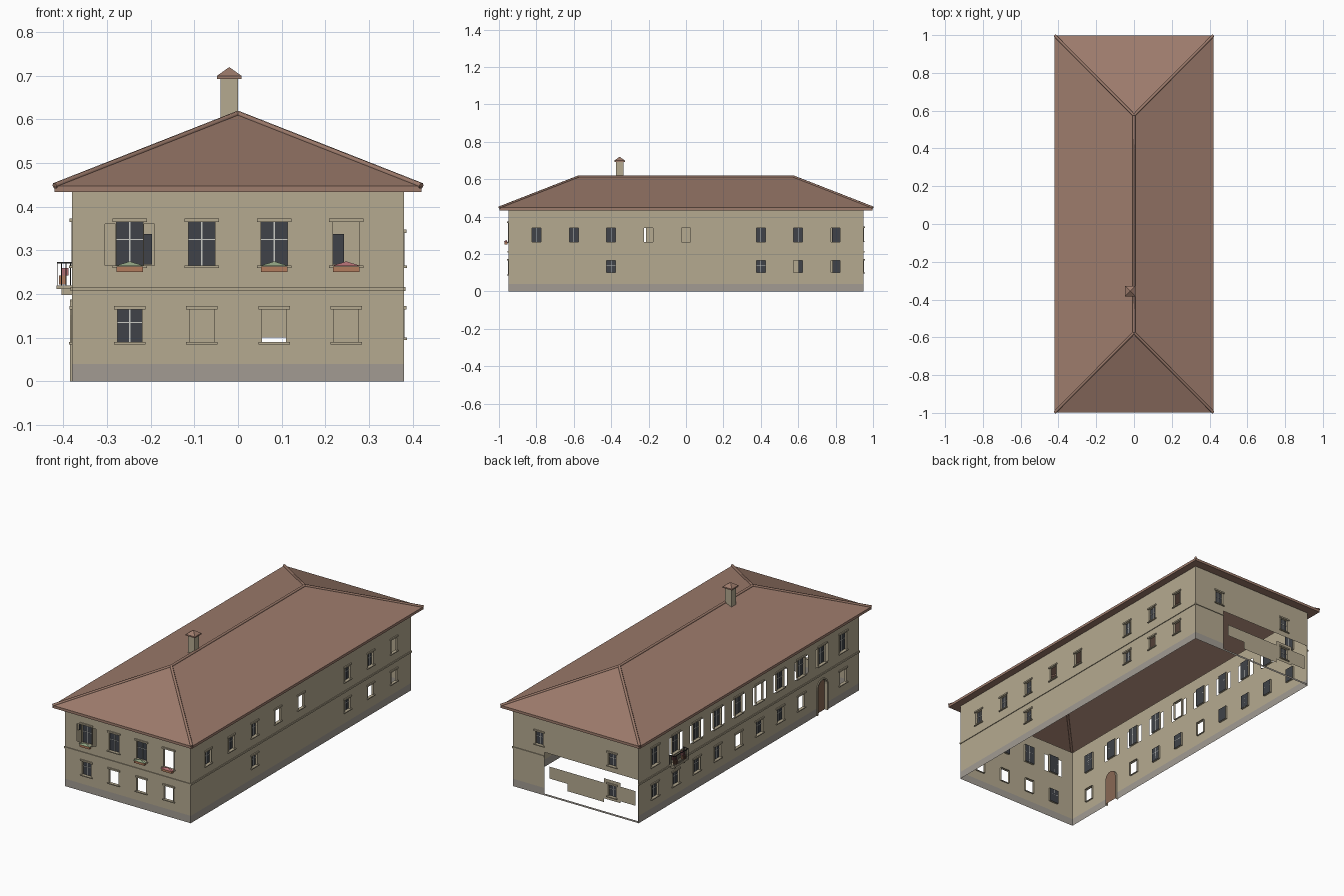
import bpy, bmesh, math

if "Cube" in bpy.data.objects:
    bpy.data.objects.remove(bpy.data.objects["Cube"])

COL = {'plaster': (.46, .40, .28), 'plinth': (.36, .33, .29), 'tile': (.34, .20, .15),
       'glass': (.05, .055, .065), 'frame': (.6, .6, .56), 'wood': (.25, .14, .09),
       'terracotta': (.45, .20, .11), 'leaf': (.28, .36, .22), 'flower': (.45, .16, .17),
       'iron': (.03, .03, .03)}
MATS = {}
for k, c in COL.items():
    MATS[k] = bpy.data.materials.new(k)
    MATS[k].diffuse_color = (*c, 1)

PARTS = {}
W, L, H = 0.38, 0.95, 0.437


def part(name, col):
    if name not in PARTS:
        PARTS[name] = (bmesh.new(), col)
    return PARTS[name][0]


def face(bm, pts):
    return bm.faces.new([bm.verts.new(p) for p in pts])


# side -> (u, z, outward offset) to world
SIDE = {'front': lambda u, z, d: (u, -L - d, z), 'back': lambda u, z, d: (u, L + d, z),
        'right': lambda u, z, d: (W + d, u, z), 'left': lambda u, z, d: (-W - d, u, z)}


def quad(name, col, s, u0, u1, z0, z1, d=0.0):
    c = [(u0, z0), (u1, z0), (u1, z1), (u0, z1)]
    if s in ('back', 'left'):
        c.reverse()
    face(part(name, col), [SIDE[s](u, z, d) for u, z in c])


def box(name, col, s, u0, u1, z0, z1, d0, d1):
    bm = part(name, col)
    v = [bm.verts.new(SIDE[s](u, z, d)) for u in (u0, u1) for z in (z0, z1) for d in (d0, d1)]
    fs = [bm.faces.new([v[i] for i in f]) for f in
          ((0, 1, 3, 2), (4, 6, 7, 5), (0, 4, 5, 1), (2, 3, 7, 6), (0, 2, 6, 4), (1, 5, 7, 3))]
    bmesh.ops.recalc_face_normals(bm, faces=fs)


# flat wall sheet made of grid cells, leaving out openings
def wall(s, half, holes, keep=()):
    us = sorted({-half, half} | {round(h[i], 4) for h in [*holes, *keep] for i in (0, 1)})
    zs = sorted({0, .04, H} | {round(h[i], 4) for h in [*holes, *keep] for i in (2, 3)})
    inside = lambda u, z, r: r[0] < u < r[1] and r[2] < z < r[3]
    for u0, u1 in zip(us, us[1:]):
        for z0, z1 in zip(zs, zs[1:]):
            u, z = (u0 + u1) / 2, (z0 + z1) / 2
            ruin = keep and inside(u, z, holes[0]) and not any(inside(u, z, k) for k in keep)
            if ruin or any(inside(u, z, h) for h in holes[1 if keep else 0:]):
                continue
            low = z < .04
            quad('wall_plinth' if low else 'walls', 'plinth' if low else 'plaster', s, u0, u1, z0, z1)


# window opening with reveal, trim and optional glazing; returns its hole
def window(s, u, z0, z1, w, glazed=True):
    a, b, D = u - w / 2, u + w / 2, -.01
    P, bm = SIDE[s], part('window_reveals', 'plaster')
    ring = [(a, z0), (b, z0), (b, z1), (a, z1)]
    for p, q in zip(ring, ring[1:] + ring[:1]):
        face(bm, [P(*p, 0), P(*q, 0), P(*q, D), P(*p, D)])
    box('window_lintels', 'plaster', s, a - .009, b + .009, z1, z1 + .008, 0, .006)
    box('window_sills', 'plaster', s, a - .009, b + .009, z0 - .005, z0, 0, .007)
    for e in (a - .003, b):
        box('window_surrounds', 'plaster', s, e, e + .003, z0, z1, 0, .002)
    if glazed:
        quad('window_glass', 'glass', s, a, b, z0, z1, D)
        box('window_bars', 'frame', s, u - .0012, u + .0012, z0, z1, D, D + .002)
        zm = z0 + (z1 - z0) * .6
        box('window_bars', 'frame', s, a, b, zm - .001, zm + .001, D, D + .002)
    return (a, b, z0, z1)


def shutter_openings(u):
    return [(u - .057, u - .03, .265, .36), (u + .03, u + .057, .265, .36)]


def flower_box(s, u, col):
    box('flower_boxes', 'terracotta', s, u - .03, u + .03, .25, .263, .004, .02)
    bm = part('flowers_' + col, col)
    rim = [SIDE[s](u + a, .264, d) for a, d in ((-.034, .002), (.034, .002), (.034, .024), (-.034, .024))]
    for p, q in zip(rim, rim[1:] + rim[:1]):
        face(bm, [p, q, SIDE[s](u, .275, .012)])


# front wall
holes = []
for i, u in enumerate((-.248, -.083, .083, .248)):
    holes.append(window('front', u, .265, .365, .06, i != 3))
    holes.append(window('front', u, .09, .165, .055, i == 0))
holes += shutter_openings(-.248)
wall('front', W, holes)
for u, c in ((-.248, 'leaf'), (.083, 'leaf'), (.248, 'flower')):
    flower_box('front', u, c)

# right wall
holes = [window('right', y, .265, .34, .048, y not in (-.2, 0, .8))
         for y in (-.8, -.6, -.4, -.2, 0, .4, .6, .8)]
holes += [window('right', y, .10, .165, .048, y < .5) for y in (-.4, .4, .6, .8)]
wall('right', L, holes)

# left wall with arched door
holes, DY, R = [], -.63, .04
for k in range(10):
    y = -.81 + .18 * k
    holes.append(window('left', y, .265, .365, .06, k != 4))
    if 0 < k < 9:
        holes += shutter_openings(y)
    if k != 1:
        holes.append(window('left', y, .09, .165, .055, k not in (0, 2, 5)))
holes.append((DY - R, DY + R, 0, .18))
wall('left', L, holes)
arch = [(DY + R * math.cos(t), .14 + R * math.sin(t)) for t in [math.pi * i / 12 for i in range(13)]]
P = SIDE['left']
outline = [(DY + R, 0)] + arch + [(DY - R, 0)]
face(part('door', 'wood'), [P(*p, -.012) for p in outline])
for p, q in zip(arch, arch[1:]):
    face(part('walls', 'plaster'), [P(*p, 0), P(*q, 0), P(q[0], .18, 0), P(p[0], .18, 0)])
outer = [(DY + (u - DY) * 1.2, z if z <= .14 else .14 + (z - .14) * 1.2) for u, z in outline]
for i in range(len(outline) - 1):
    a, b, c, d = outline[i], outline[i + 1], outer[i + 1], outer[i]
    bm = part('door_surround', 'plaster')
    face(bm, [P(*a, .005), P(*b, .005), P(*c, .005), P(*d, .005)])
    face(bm, [P(*a, -.012), P(*b, -.012), P(*b, .005), P(*a, .005)])
    face(bm, [P(*d, 0), P(*c, 0), P(*c, .005), P(*d, .005)])

# back wall with large gap and leftover strip
gap = (-.375, .19, .01, .235)
keep = [(.05, .16, .10, .165), (-.17, .05, .06, .165), (-.27, -.17, .08, .19), (-.36, -.27, .09, .17)]
wins = [window('back', x, z0, z1, .046) for x, z0, z1 in
        ((.22, .268, .338), (-.22, .268, .338), (-.22, .10, .165))]
wall('back', W, [gap] + wins, keep)

# string course
for s, u0, u1 in (('front', -W, W), ('right', -L, L), ('left', -L, L), ('back', .19, W)):
    box('string_course', 'plaster', s, u0, u1, .207, .216, 0, .004)

# hipped roof, fascia, soffit
X, Y, Z0, Z1, RZ, RY = .42, .998, .434, .448, .613, .575
bm = part('roof', 'tile')
c = [(-X, -Y), (X, -Y), (X, Y), (-X, Y)]
ra, rb = (0, -RY, RZ), (0, RY, RZ)
e = [(x, y, Z1) for x, y in c]
for f in ([e[0], e[1], ra], [e[1], e[2], rb, ra], [e[2], e[3], rb], [e[3], e[0], ra, rb]):
    face(bm, f)
inn = [(-W, -L), (W, -L), (W, L), (-W, L)]
for i in range(4):
    j = (i + 1) % 4
    face(part('fascia', 'tile'), [(*c[i], Z0), (*c[j], Z0), (*c[j], Z1), (*c[i], Z1)])
    face(part('soffit', 'tile'), [(*c[j], Z0), (*c[i], Z0), (*inn[i], Z0), (*inn[j], Z0)])

# chimney
def block(name, col, x, y, r, z0, z1):
    box(name, col, 'front', x - r, x + r, z0, z1, -L - y - r, -L - y + r)


CX, CY = -.02, -.355
block('chimney', 'plaster', CX, CY, .02, .57, .695)
block('chimney_cap', 'tile', CX, CY, .028, .693, .70)
q = [(CX + a * .028, CY + b * .028, .70) for a, b in ((-1, -1), (1, -1), (1, 1), (-1, 1))]
for i in range(4):
    face(part('chimney_cap', 'tile'), [q[i], q[(i + 1) % 4], (CX, CY, .72)])

# balcony with railing and pots
BY = .63
box('balcony_slab', 'plaster', 'left', BY - .06, BY + .06, .212, .22, 0, .036)
for y in (BY - .04, BY + .04):
    box('balcony_brackets', 'plaster', 'left', y - .006, y + .006, .198, .212, 0, .024)
for i in range(13):
    y = BY - .058 + .116 * i / 12
    box('balcony_railing', 'iron', 'left', y - .001, y + .001, .22, .272, .032, .034)
for y in (BY - .058, BY + .058):
    for d in (.003, .013, .023):
        box('balcony_railing', 'iron', 'left', y - .001, y + .001, .22, .272, d, d + .002)
    box('balcony_railing', 'iron', 'left', y - .001, y + .001, .27, .274, 0, .034)
box('balcony_railing', 'iron', 'left', BY - .059, BY + .059, .27, .274, .031, .035)
for y in (BY - .035, BY + .035):
    box('balcony_pots', 'terracotta', 'left', y - .009, y + .009, .222, .242, .014, .03)
    box('balcony_flowers', 'flower', 'left', y - .008, y + .008, .242, .26, .008, .026)

# turn collected parts into objects
for name, (bm, col) in PARTS.items():
    bmesh.ops.remove_doubles(bm, verts=bm.verts, dist=1e-5)
    me = bpy.data.meshes.new(name)
    bm.to_mesh(me)
    bm.free()
    me.materials.append(MATS[col])
    bpy.context.collection.objects.link(bpy.data.objects.new(name, me))

# ridge and hip caps as swept tubes
cu = bpy.data.curves.new('ridge_caps', 'CURVE')
cu.dimensions, cu.bevel_depth, cu.bevel_resolution, cu.use_fill_caps = '3D', .007, 1, True
for a, b in ((ra, rb), (e[0], ra), (e[1], ra), (e[2], rb), (e[3], rb)):
    sp = cu.splines.new('POLY')
    sp.points.add(1)
    sp.points[0].co, sp.points[1].co = (*a, 1), (*b, 1)
cu.materials.append(MATS['tile'])
bpy.context.collection.objects.link(bpy.data.objects.new('ridge_caps', cu))

for m in bpy.data.materials:
    if m.users and not m.is_grease_pencil:
        m.use_nodes = True
        m.node_tree.nodes["Principled BSDF"].inputs["Base Color"].default_value = m.diffuse_color
